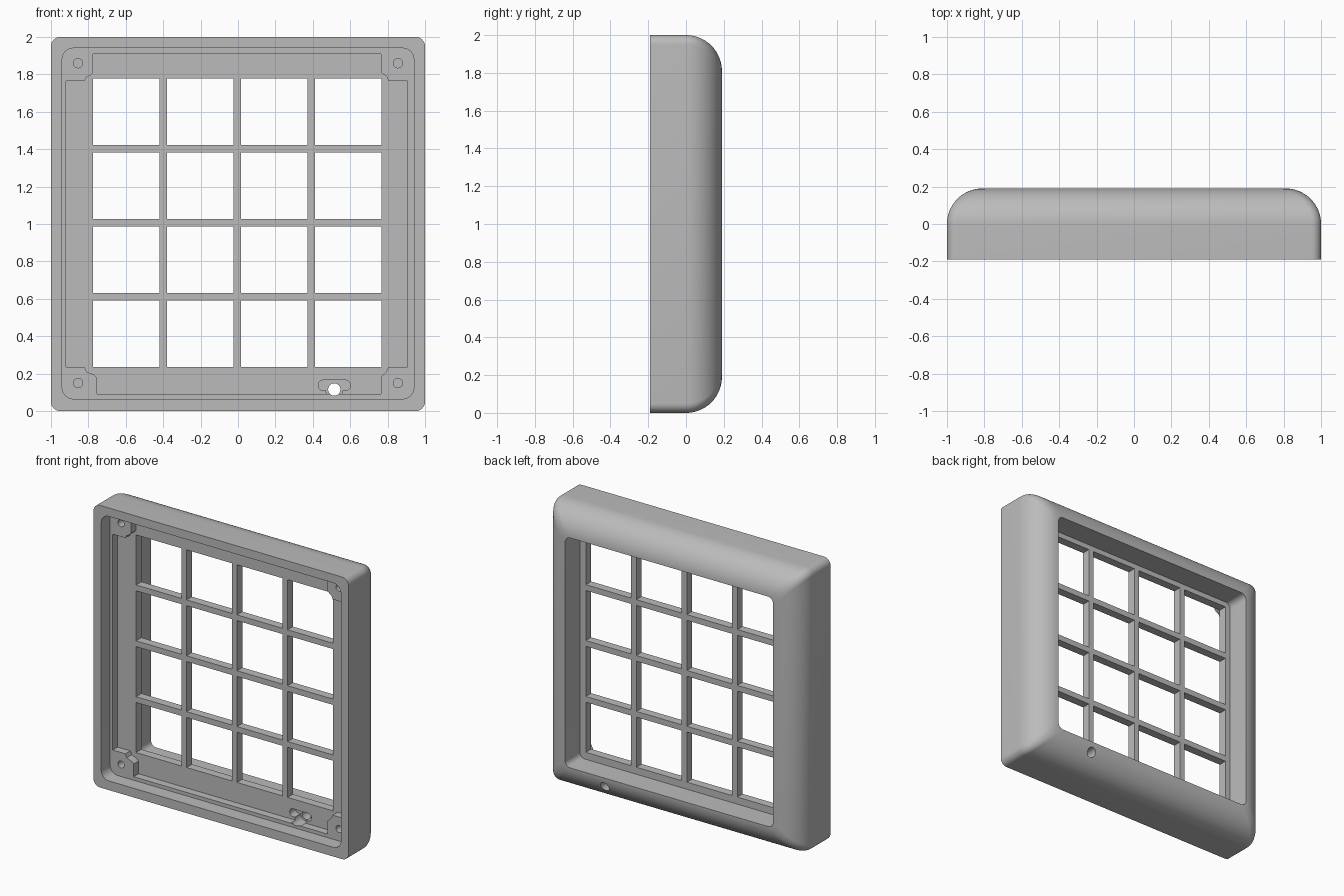
import bpy, bmesh
from math import cos, sin, pi, radians

cube = bpy.data.objects.get("Cube")
if cube:
    bpy.data.objects.remove(cube, do_unlink=True)

grey = bpy.data.materials.new("plain grey")
grey.use_nodes = True
COLOUR = (0.5, 0.5, 0.5, 1)
grey.diffuse_color = COLOUR
grey.node_tree.nodes["Principled BSDF"].inputs["Base Color"].default_value = COLOUR


def circle(cx, cz, r, n=32):
    return [(cx + r * cos(2 * pi * i / n), cz + r * sin(2 * pi * i / n)) for i in range(n)]


def rounded_rect(x0, x1, z0, z1, r, n=8):
    corners = [(x1 - r, z1 - r), (x0 + r, z1 - r), (x0 + r, z0 + r), (x1 - r, z0 + r)]
    return [(cx + r * cos(pi / 2 * (q + i / n)), cz + r * sin(pi / 2 * (q + i / n)))
            for q, (cx, cz) in enumerate(corners) for i in range(n + 1)]


def rect(x0, x1, z0, z1):
    return [(x1, z1), (x0, z1), (x0, z0), (x1, z0)]


def loft(name, sections):
    """Skin (y, outline) sections into a closed solid."""
    bm = bmesh.new()
    rings = [[bm.verts.new((x, y, z)) for x, z in outline] for y, outline in sections]
    for a, b in zip(rings, rings[1:]):
        for i in range(len(a)):
            j = (i + 1) % len(a)
            bm.faces.new((a[i], a[j], b[j], b[i]))
    bm.faces.new(rings[0])
    bm.faces.new(rings[-1])
    bmesh.ops.recalc_face_normals(bm, faces=bm.faces)
    mesh = bpy.data.meshes.new(name)
    bm.to_mesh(mesh)
    bm.free()
    mesh.materials.append(grey)
    obj = bpy.data.objects.new(name, mesh)
    bpy.context.collection.objects.link(obj)
    return obj


def cut(target, outline, y0, y1):
    cutter = loft("cutter", [(y0, outline), (y1, outline)])
    cutter.hide_render = True
    mod = target.modifiers.new("cut", "BOOLEAN")
    mod.operation, mod.solver, mod.object = "DIFFERENCE", "EXACT", cutter
    bpy.context.view_layer.objects.active = target
    bpy.ops.object.modifier_apply(modifier=mod.name)
    bpy.data.objects.remove(cutter, do_unlink=True)


# Outer shell with a large fillet around the back
FRONT, BACK, FILLET = -0.19, 0.19, 0.19
STEP, FLOOR, FLOOR_BACK = -0.09, -0.035, 0.025
sections = [(FRONT, rounded_rect(-1, 1, 0, 2, 0.05))]
for i in range(17):
    a = pi / 2 * i / 16
    d = FILLET * (1 - cos(a))
    sections.append((BACK - FILLET + FILLET * sin(a),
                     rounded_rect(-1 + d, 1 - d, d, 2 - d, 0.05)))
frame = loft("window_frame", sections)

# Shallow front recess and the wide opening at the back
cut(frame, rounded_rect(-0.94, 0.94, 0.065, 1.94, 0.06), -0.4, STEP)
cut(frame, rounded_rect(-0.815, 0.815, 0.185, 1.815, 0.04), FLOOR_BACK, 0.4)

# Deeper pocket that leaves a stepped pad in each corner
pocket = [(0.765, 1.91), (-0.775, 1.91), (-0.775, 1.81), (-0.79, 1.795), (-0.81, 1.785),
          (-0.82, 1.765), (-0.92, 1.765),
          (-0.92, 0.235), (-0.82, 0.235), (-0.81, 0.21), (-0.77, 0.195), (-0.755, 0.18),
          (-0.755, 0.09), (0.765, 0.09),
          (0.765, 0.185), (0.79, 0.205), (0.805, 0.235), (0.905, 0.235),
          (0.905, 1.765), (0.805, 1.765), (0.795, 1.79), (0.765, 1.81)]
cut(frame, pocket, -0.4, FLOOR)

# Four by four grid of panes
PANE, PITCH = 0.355, 0.396
for col in range(4):
    for row in range(4):
        x, z = -0.775 + col * PITCH, 0.235 + row * PITCH
        cut(frame, rect(x, x + PANE, z, z + PANE), -0.3, 0.1)

# Screw holes in the corner pads
for x in (-0.855, 0.855):
    for z in (0.15, 1.86):
        cut(frame, circle(x, z, 0.025), -0.3, 0.02)

# Cable notch and the hole through the lower back
cut(frame, rounded_rect(0.43, 0.6, 0.11, 0.165, 0.025), -0.3, 0.03)
cut(frame, circle(0.515, 0.112, 0.045), -0.085, 0.03)
cut(frame, circle(0.515, 0.115, 0.033), -0.3, 0.4)

bpy.ops.object.select_all(action="DESELECT")
frame.select_set(True)
bpy.context.view_layer.objects.active = frame
bpy.ops.object.shade_smooth_by_angle(angle=radians(30))
